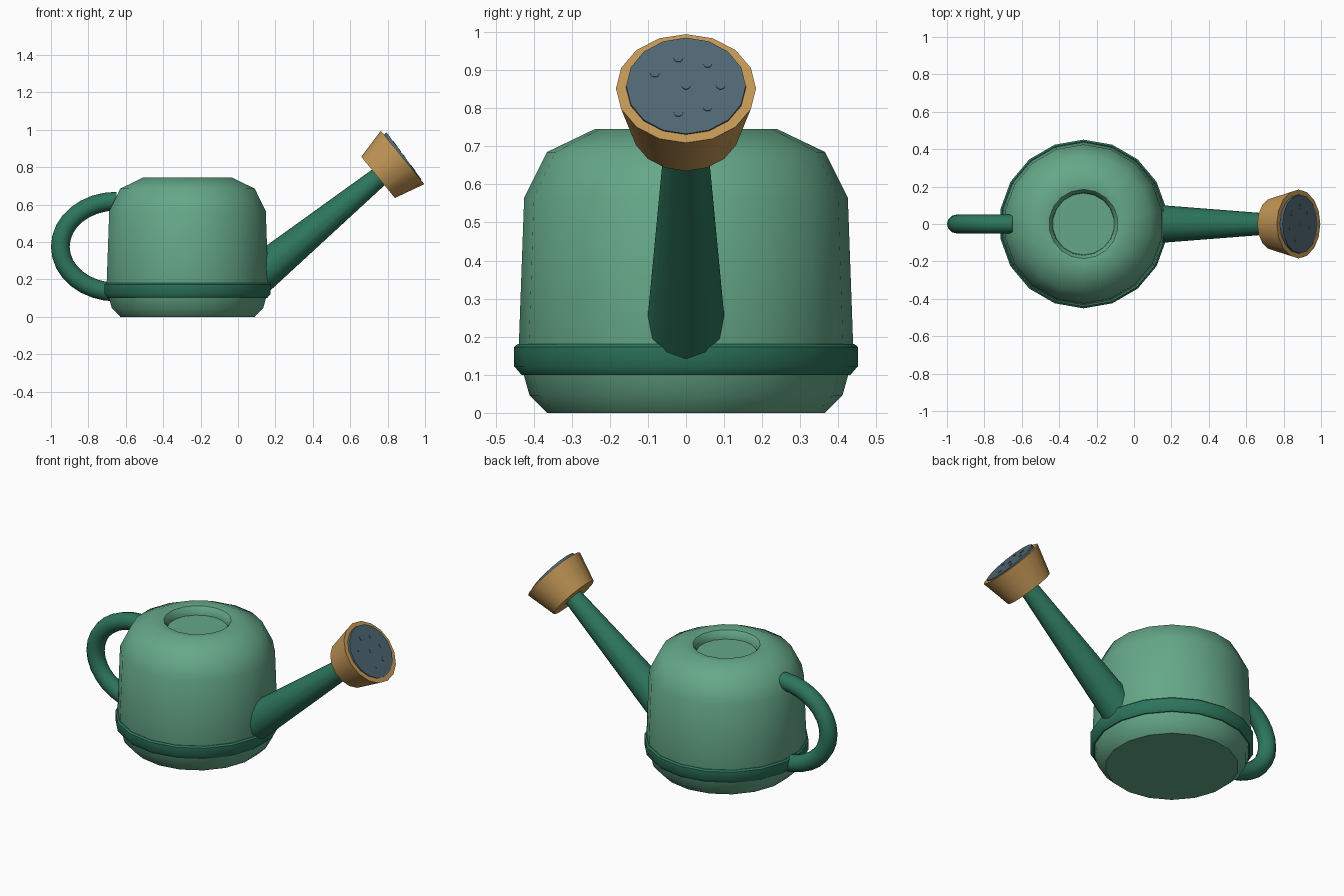
import bpy
import bmesh
from math import sin, cos, pi, radians
from mathutils import Vector

if "Cube" in bpy.data.objects:
    bpy.data.objects.remove(bpy.data.objects["Cube"])


def material(name, rgb):
    m = bpy.data.materials.new(name)
    m.use_nodes = True
    colour = (*rgb, 1)
    m.diffuse_color = colour
    m.node_tree.nodes["Principled BSDF"].inputs["Base Color"].default_value = colour
    return m


LIGHT_GREEN = material("light green", (0.13, 0.39, 0.25))
DARK_GREEN = material("dark green", (0.026, 0.18, 0.11))
BRASS = material("brass", (0.55, 0.31, 0.095))
SLATE = material("slate", (0.08, 0.135, 0.17))

BODY_X = -0.27
SPOUT_ELEVATION = radians(39.2)
FACE_ELEVATION = radians(36.5)


def finish(name, bm, mat, angle=42):
    bmesh.ops.recalc_face_normals(bm, faces=bm.faces)
    mesh = bpy.data.meshes.new(name)
    bm.to_mesh(mesh)
    bm.free()
    mesh.materials.append(mat)
    obj = bpy.data.objects.new(name, mesh)
    bpy.context.collection.objects.link(obj)
    bpy.ops.object.select_all(action="DESELECT")
    obj.select_set(True)
    bpy.context.view_layer.objects.active = obj
    bpy.ops.object.shade_smooth_by_angle(angle=radians(angle))
    return obj


def skin(bm, rings, closed=False):
    """Bridge matching vertex rings, then cap the ends or join them up."""
    count = len(rings[0])
    pairs = list(zip(rings, rings[1:]))
    if closed:
        pairs.append((rings[-1], rings[0]))
    else:
        bm.faces.new(rings[0])
        bm.faces.new(rings[-1])
    for a, b in pairs:
        for i in range(count):
            j = (i + 1) % count
            bm.faces.new((a[i], a[j], b[j], b[i]))


def lathe(name, profile, mat, sides=18, closed=False):
    bm = bmesh.new()
    turns = [pi / 2 + 2 * pi * i / sides for i in range(sides)]
    rings = [[bm.verts.new((r * cos(t), r * sin(t), z)) for t in turns]
             for r, z in profile]
    skin(bm, rings, closed)
    obj = finish(name, bm, mat)
    obj.location.x = BODY_X
    return obj


def axis(elevation):
    return Vector((cos(elevation), 0, sin(elevation)))


def cone(name, start, length, r1, r2, sides, elevation, mat):
    """Tapered cylinder running from start along a rising axis."""
    bm = bmesh.new()
    bmesh.ops.create_cone(bm, cap_ends=True, segments=sides,
                          radius1=r1, radius2=r2, depth=length)
    obj = finish(name, bm, mat)
    obj.rotation_euler = (0, pi / 2 - elevation, 0)
    obj.location = Vector(start) + axis(elevation) * length / 2
    return obj


# Body with rounded shoulders and a recessed filling hole
lathe("body", [(0.365, 0), (0.411, 0.046), (0.44, 0.15), (0.425, 0.565),
               (0.365, 0.685), (0.24, 0.745), (0.185, 0.737),
               (0.168, 0.715), (0.165, 0.69)], LIGHT_GREEN)

# Band around the base
lathe("base_band", [(0.42, 0.1), (0.432, 0.1), (0.451, 0.122), (0.451, 0.173),
                    (0.442, 0.181), (0.42, 0.181)], DARK_GREEN, closed=True)

# Handle: a round tube swept along half an ellipse
bm = bmesh.new()
rings = []
for i in range(17):
    t = pi / 2 + pi * i / 16
    centre = Vector((-0.65 + 0.3 * cos(t), 0, 0.375 + 0.243 * sin(t)))
    outward = Vector((0.243 * cos(t), 0, 0.3 * sin(t))).normalized()
    side = Vector((0, 1, 0))
    rings.append([bm.verts.new(centre + 0.05 * (cos(a) * outward + sin(a) * side))
                  for a in (2 * pi * k / 12 for k in range(12))])
skin(bm, rings)
finish("handle", bm, DARK_GREEN)

# Spout and sprinkler head
cone("spout", (0.05, 0, 0.174), 0.93, 0.108, 0.052, 12, SPOUT_ELEVATION, DARK_GREEN)
cone("sprinkler_head", (0.749, 0, 0.745), 0.169, 0.142, 0.184, 16,
     SPOUT_ELEVATION, BRASS)

# Sprinkler face, tipped slightly in the head
face_axis = axis(FACE_ELEVATION)
face_centre = Vector((0.888, 0, 0.859))
cone("sprinkler_face", face_centre - face_axis * 0.04, 0.04, 0.157, 0.157, 16,
     FACE_ELEVATION, SLATE)

# Sprinkler holes: one in the middle and an open ring around it
up = Vector((-sin(FACE_ELEVATION), 0, cos(FACE_ELEVATION)))
spots = [Vector((0, 0, 0))]
for k in range(-2, 4):
    a = 2 * pi * k / 7
    spots.append(0.091 * (cos(a) * Vector((0, 1, 0)) + sin(a) * up))
for n, spot in enumerate(spots):
    cone(f"sprinkler_hole_{n + 1}", face_centre + spot - face_axis * 0.002, 0.004,
         0.012, 0.012, 10, FACE_ELEVATION, SLATE)
